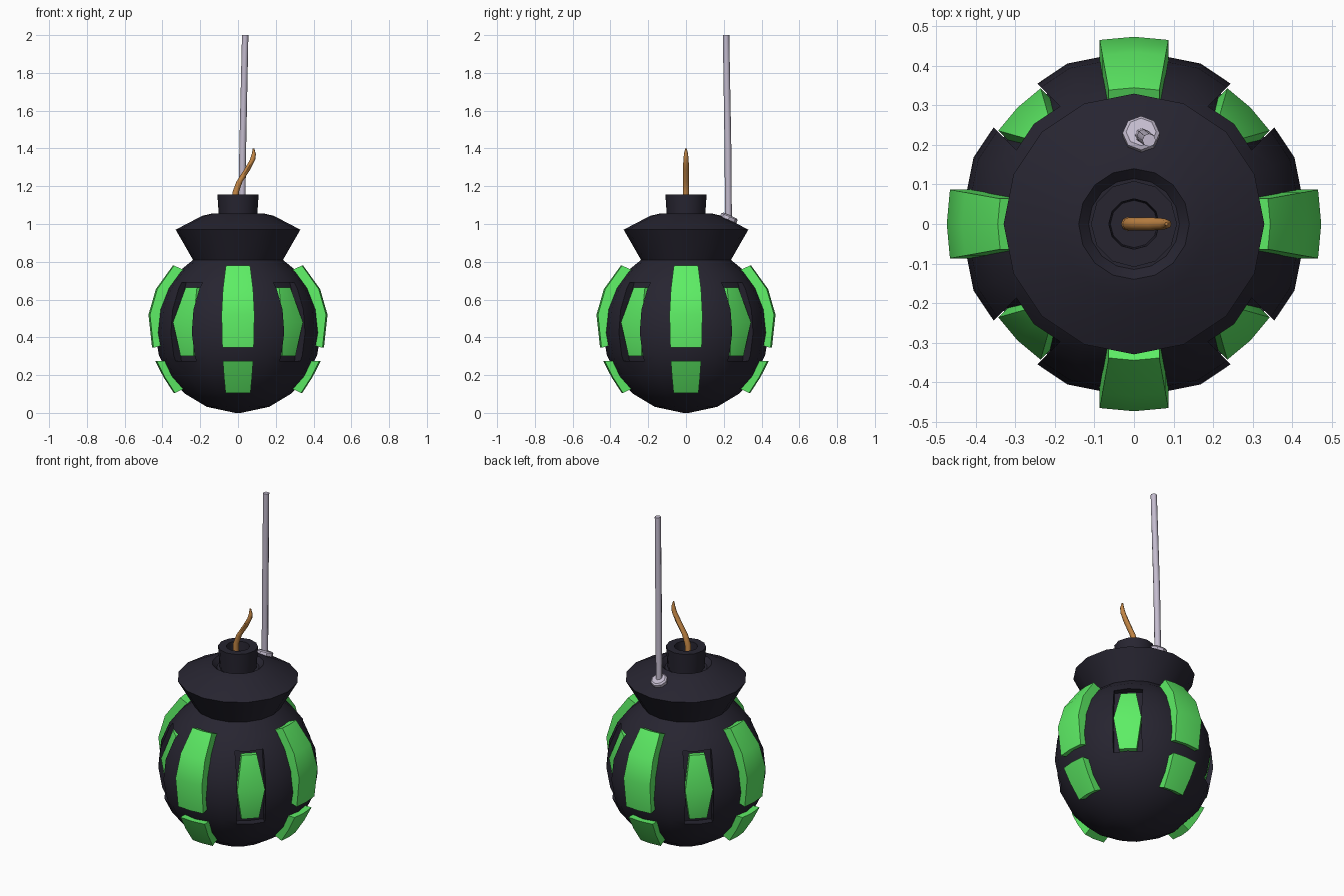
import bpy, bmesh
from math import sin, cos, pi, radians
from mathutils import Vector, Matrix

if "Cube" in bpy.data.objects:
    bpy.data.objects.remove(bpy.data.objects["Cube"])


def material(name, rgb):
    m = bpy.data.materials.new(name)
    m.diffuse_color = (*rgb, 1)
    m.use_nodes = True
    m.node_tree.nodes["Principled BSDF"].inputs["Base Color"].default_value = m.diffuse_color
    return m


DARK = material("dark_shell", (0.02, 0.018, 0.03))
GREEN = material("green_panel", (0.11, 0.85, 0.13))
ORANGE = material("fuse_orange", (0.55, 0.24, 0.06))
METAL = material("pale_metal", (0.55, 0.5, 0.62))


def finish(name, bm, mat, angle=35):
    bmesh.ops.recalc_face_normals(bm, faces=bm.faces)
    me = bpy.data.meshes.new(name)
    bm.to_mesh(me)
    bm.free()
    ob = bpy.data.objects.new(name, me)
    bpy.context.collection.objects.link(ob)
    if mat:
        me.materials.append(mat)
    shade(me, angle)
    return ob


def shade(me, angle):
    me.polygons.foreach_set("use_smooth", [True] * len(me.polygons))
    me.set_sharp_from_angle(angle=radians(angle))


def skin(bm, rings, closed_ends=True):
    """Bridge equal-length closed rings of points, capping both ends."""
    vs = [[bm.verts.new(p) for p in r] for r in rings]
    n = len(vs[0])
    for a, b in zip(vs, vs[1:]):
        for i in range(n):
            j = (i + 1) % n
            bm.faces.new((a[i], a[j], b[j], b[i]))
    bm.faces.new(vs[0])
    bm.faces.new(vs[-1])


def lathe(name, profile, sides, mat, angle=35):
    bm = bmesh.new()
    skin(bm, [[(r * cos(2 * pi * i / sides), r * sin(2 * pi * i / sides), z)
               for i in range(sides)] for r, z in profile])
    return finish(name, bm, mat, angle)


def panel(name, rows, turn, mat):
    """Curved plate facing -y; rows are (outer r, outer z, inner r, inner z, half width)."""
    rings = []
    for ro, zo, ri, zi, w in rows:
        ring = [(x, -(ro * ro - x * x) ** 0.5, zo) for x in (-w, 0, w)]
        ring += [(x, -(ri * ri - x * x) ** 0.5, zi) for x in (w, 0, -w)]
        rings.append([Matrix.Rotation(turn, 3, 'Z') @ Vector(p) for p in ring])
    bm = bmesh.new()
    skin(bm, rings)
    return finish(name, bm, mat)


def tube(name, points, sides, mat):
    """Tube along (x, y, z, radius) points with horizontal rings."""
    bm = bmesh.new()
    skin(bm, [[(x + r * cos(2 * pi * i / sides), y + r * sin(2 * pi * i / sides), z)
               for i in range(sides)] for x, y, z, r in points])
    return finish(name, bm, mat, 50)


# Round shell with flared collar and a sunken seat for the cap
R = 0.44
ball = [(R * sin(a), R - R * cos(a)) for a in
        [radians(d) for d in (2, 22, 40, 56, 72, 88, 104, 120, 134)]]
ball[0] = (ball[0][0], 0.0)
body = lathe("shell", ball + [(0.238, 0.81), (0.33, 0.97), (0.19, 1.043), (0.14, 1.055),
                              (0.115, 1.03), (0.02, 1.03)], 16, DARK)

# Recesses cut into the shell at the diagonals
cut_rows = [(0.52, 0.275, 0.355, 0.275, 0.078), (0.52, 0.48, 0.385, 0.48, 0.078),
            (0.52, 0.69, 0.32, 0.69, 0.078)]
cutters = []
for k in range(4):
    c = panel("recess_cutter", cut_rows, pi / 4 + k * pi / 2, None)
    c.hide_render = True
    m = body.modifiers.new("recess", 'BOOLEAN')
    m.operation, m.solver, m.object = 'DIFFERENCE', 'EXACT', c
    cutters.append(c)
bpy.context.view_layer.update()
cut_mesh = bpy.data.meshes.new_from_object(
    body.evaluated_get(bpy.context.evaluated_depsgraph_get()))
body.modifiers.clear()
body.data = cut_mesh
shade(cut_mesh, 35)
for c in cutters:
    bpy.data.objects.remove(c)

# Green plates: raised pairs on the four sides, sunken hexagons between
upper = [(0.455, 0.345, 0.40, 0.36, 0.083), (0.474, 0.52, 0.41, 0.52, 0.087),
         (0.435, 0.655, 0.37, 0.63, 0.08), (0.345, 0.78, 0.29, 0.755, 0.064)]
lower = [(0.34, 0.105, 0.29, 0.13, 0.066), (0.395, 0.19, 0.34, 0.215, 0.074),
         (0.438, 0.275, 0.37, 0.275, 0.08)]
diagonal = [(0.385, 0.30, 0.33, 0.30, 0.048), (0.417, 0.48, 0.36, 0.48, 0.076),
            (0.352, 0.665, 0.30, 0.665, 0.042)]
for k in range(4):
    panel("upper_panel", upper, k * pi / 2, GREEN)
    panel("lower_panel", lower, k * pi / 2, GREEN)
    panel("diagonal_panel", diagonal, pi / 4 + k * pi / 2, GREEN)

# Hollow cap
lathe("cap", [(0.10, 1.02), (0.109, 1.155), (0.064, 1.155), (0.06, 1.10), (0.01, 1.10)],
      12, DARK)

# Fuse
tube("fuse", [(-0.015, 0, 1.09, 0.018), (-0.012, 0, 1.17, 0.017), (0.008, 0, 1.225, 0.016),
              (0.05, 0, 1.29, 0.016), (0.077, 0, 1.34, 0.014), (0.084, 0, 1.37, 0.011),
              (0.082, 0, 1.40, 0.004)], 8, ORANGE)

# Antenna rod and its tilted nut
tube("antenna", [(0.02, 0.225, 1.0, 0.018), (0.025, 0.222, 1.4, 0.018),
                 (0.038, 0.212, 2.0, 0.017)], 8, METAL)
nut = lathe("antenna_nut", [(0.047, -0.012), (0.047, 0.006), (0.038, 0.013)], 8, METAL)
nut.location = (0.018, 0.228, 1.033)
nut.rotation_euler = (radians(-24), 0, 0)
